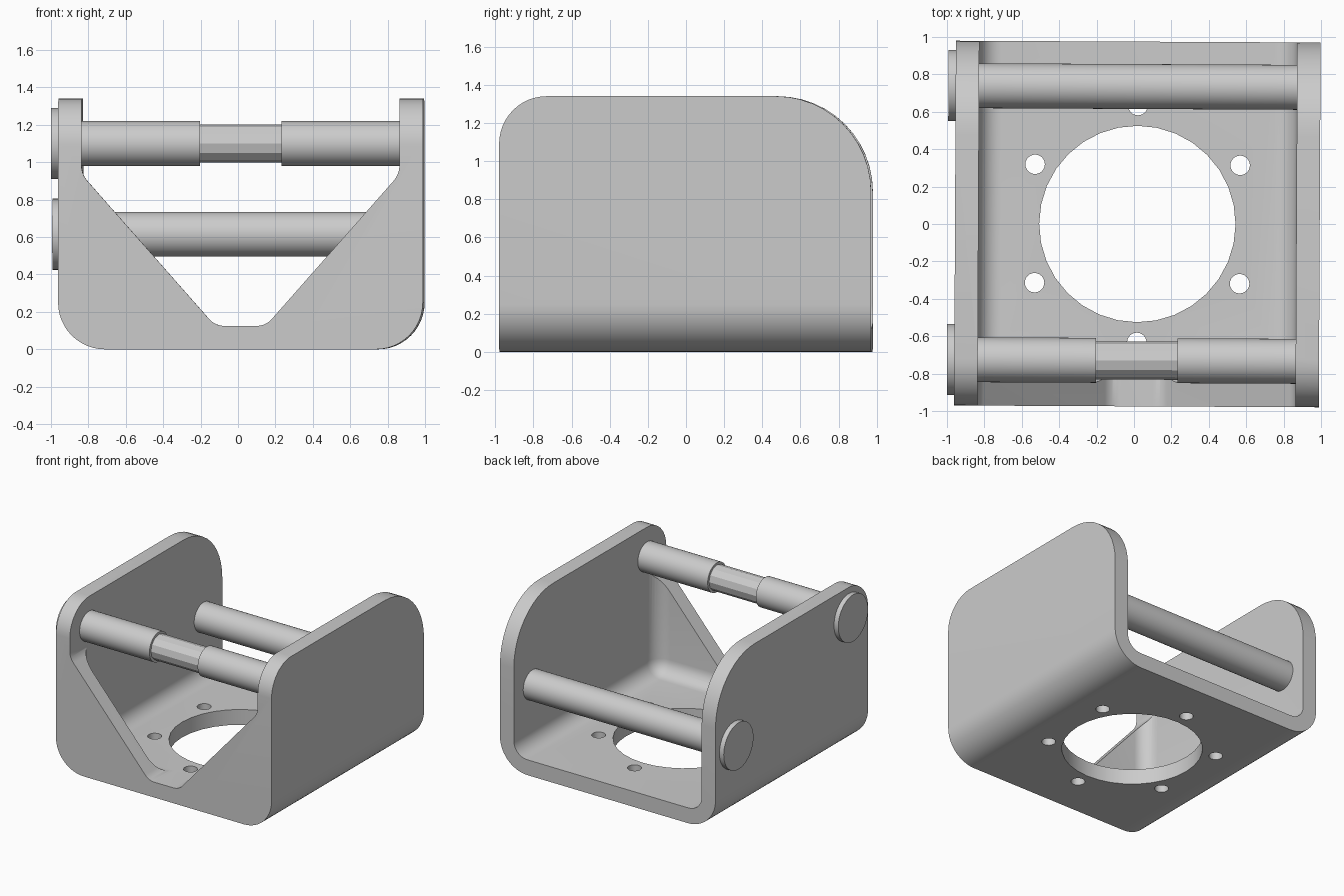
import bpy, bmesh, math
from mathutils import Vector, Matrix

cube = bpy.data.objects.get("Cube")
if cube:
    bpy.data.objects.remove(cube, do_unlink=True)

grey = bpy.data.materials.new("grey metal")
grey.use_nodes = True
grey.diffuse_color = (0.6, 0.6, 0.6, 1)
grey.node_tree.nodes["Principled BSDF"].inputs["Base Color"].default_value = (0.6, 0.6, 0.6, 1)

HALF, WALL, TOP = 0.975, 0.125, 1.34
INNER = HALF - WALL
PLACE = Matrix.Translation((0.018, 0, 0)) @ Matrix.Rotation(-0.005, 4, 'Z')


def make(name, bm):
    bmesh.ops.recalc_face_normals(bm, faces=bm.faces)
    mesh = bpy.data.meshes.new(name)
    bm.to_mesh(mesh)
    bm.free()
    mesh.materials.append(grey)
    ob = bpy.data.objects.new(name, mesh)
    bpy.context.collection.objects.link(ob)
    return ob


def rounded(corners, steps=12):
    """Polygon outline from (u, v, radius) corners."""
    out = []
    for i, (u, v, r) in enumerate(corners):
        p = Vector((u, v))
        if not r:
            out.append(p)
            continue
        a = (Vector(corners[i - 1][:2]) - p).normalized()
        b = (Vector(corners[(i + 1) % len(corners)][:2]) - p).normalized()
        half = a.angle(b) / 2
        centre = p + (a + b).normalized() * r / math.sin(half)
        start = p + a * r / math.tan(half) - centre
        end = p + b * r / math.tan(half) - centre
        sweep = math.pi - 2 * half
        for k in range(steps + 1):
            t = k / steps
            arc = start * math.sin((1 - t) * sweep) + end * math.sin(t * sweep)
            out.append(centre + arc / math.sin(sweep))
    return out


def prism(name, corners, axis, low, high):
    """Extrude an outline along x or y."""
    bm = bmesh.new()
    pts = rounded(corners)
    put = (lambda p: (low, p.x, p.y)) if axis == 'X' else (lambda p: (p.x, low, p.y))
    face = bm.faces.new([bm.verts.new(put(p)) for p in pts])
    new = bmesh.ops.extrude_face_region(bm, geom=[face])["geom"]
    shift = Vector((high - low, 0, 0)) if axis == 'X' else Vector((0, high - low, 0))
    bmesh.ops.translate(bm, vec=shift, verts=[g for g in new if isinstance(g, bmesh.types.BMVert)])
    return make(name, bm)


def cylinder(name, radius, low, high, centre, axis='X', sides=48):
    """Cylinder along x (centre = y, z) or z (centre = x, y)."""
    bm = bmesh.new()
    bmesh.ops.create_cone(bm, cap_ends=True, segments=sides, radius1=radius,
                          radius2=radius, depth=high - low)
    mid = (low + high) / 2
    if axis == 'X':
        move = Matrix.Translation((mid, *centre)) @ Matrix.Rotation(math.pi / 2, 4, 'Y')
    else:
        move = Matrix.Translation((*centre, mid))
    bm.transform(move)
    return make(name, bm)


def boolean(target, tool, operation='DIFFERENCE'):
    mod = target.modifiers.new("cut", 'BOOLEAN')
    mod.operation, mod.solver, mod.object = operation, 'EXACT', tool
    bpy.context.view_layer.objects.active = target
    bpy.ops.object.modifier_apply(modifier=mod.name)
    bpy.data.objects.remove(tool, do_unlink=True)


# Bracket block with rounded lower edges
bracket = prism("bracket", [(-HALF, 0, 0.25), (HALF, 0, 0.25), (HALF, TOP, 0), (-HALF, TOP, 0)],
                'Y', -HALF, HALF)

# Side outline: small front radius, large back radius
side = prism("side_outline", [(-HALF, -0.5, 0), (HALF, -0.5, 0), (HALF, TOP, 0.5), (-HALF, TOP, 0.25)],
             'X', -2, 2)
boolean(bracket, side, 'INTERSECT')

# Cavity open at the top and back, with filleted inner corners
bm = bmesh.new()
bmesh.ops.create_cube(bm, size=1)
for v in bm.verts:
    v.co = (INNER if v.co.x > 0 else -INNER, 1.5 if v.co.y > 0 else -INNER,
            2 if v.co.z > 0 else WALL)
edges = []
for e in bm.edges:
    a, b = (v.co for v in e.verts)
    at_floor = a.z < 1 and b.z < 1 and not (a.y > 1 and b.y > 1)
    at_front = a.y < 0 and b.y < 0 and a.x * b.x > 0
    if at_floor or at_front:
        edges.append(e)
bmesh.ops.bevel(bm, geom=edges, offset=0.12, segments=8, profile=0.5, affect='EDGES')
boolean(bracket, make("cavity", bm))

# V-shaped notch in the front plate
notch = prism("notch", [(-0.135, WALL, 0.11), (0.135, WALL, 0.11), (INNER, 0.936, 0.13),
                        (INNER, 2, 0), (-INNER, 2, 0), (-INNER, 0.936, 0.13)],
              'Y', -1.5, -0.7)
boolean(bracket, notch)

# Large floor opening and ring of six bolt holes
boolean(bracket, cylinder("opening", 0.525, -0.5, 0.5, (0, 0), 'Z', 32))
for i in range(6):
    a = math.radians(30 + 60 * i)
    spot = (0.633 * math.cos(a), 0.633 * math.sin(a))
    boolean(bracket, cylinder("bolt_hole", 0.052, -0.5, 0.5, spot, 'Z', 24))
parts = [bracket]

# Front stepped rod, back plain rod, and their end caps
FRONT, BACK, REACH = (-0.73, 1.1), (0.735, 0.615), 0.92
parts += [
    cylinder("front_rod_right", 0.12, -REACH, -0.218, FRONT),
    cylinder("front_rod_left", 0.12, 0.218, REACH, FRONT),
    cylinder("front_rod_neck", 0.102, -0.23, 0.23, FRONT, sides=12),
    cylinder("back_rod", 0.12, -REACH, REACH, BACK),
    cylinder("front_rod_cap", 0.19, -1.014, -0.97, FRONT),
    cylinder("back_rod_cap", 0.19, -1.014, -0.97, BACK),
]

for ob in parts:
    ob.matrix_world = PLACE
    bpy.ops.object.select_all(action='DESELECT')
    ob.select_set(True)
    bpy.context.view_layer.objects.active = ob
    bpy.ops.object.shade_smooth_by_angle(angle=math.radians(25))
